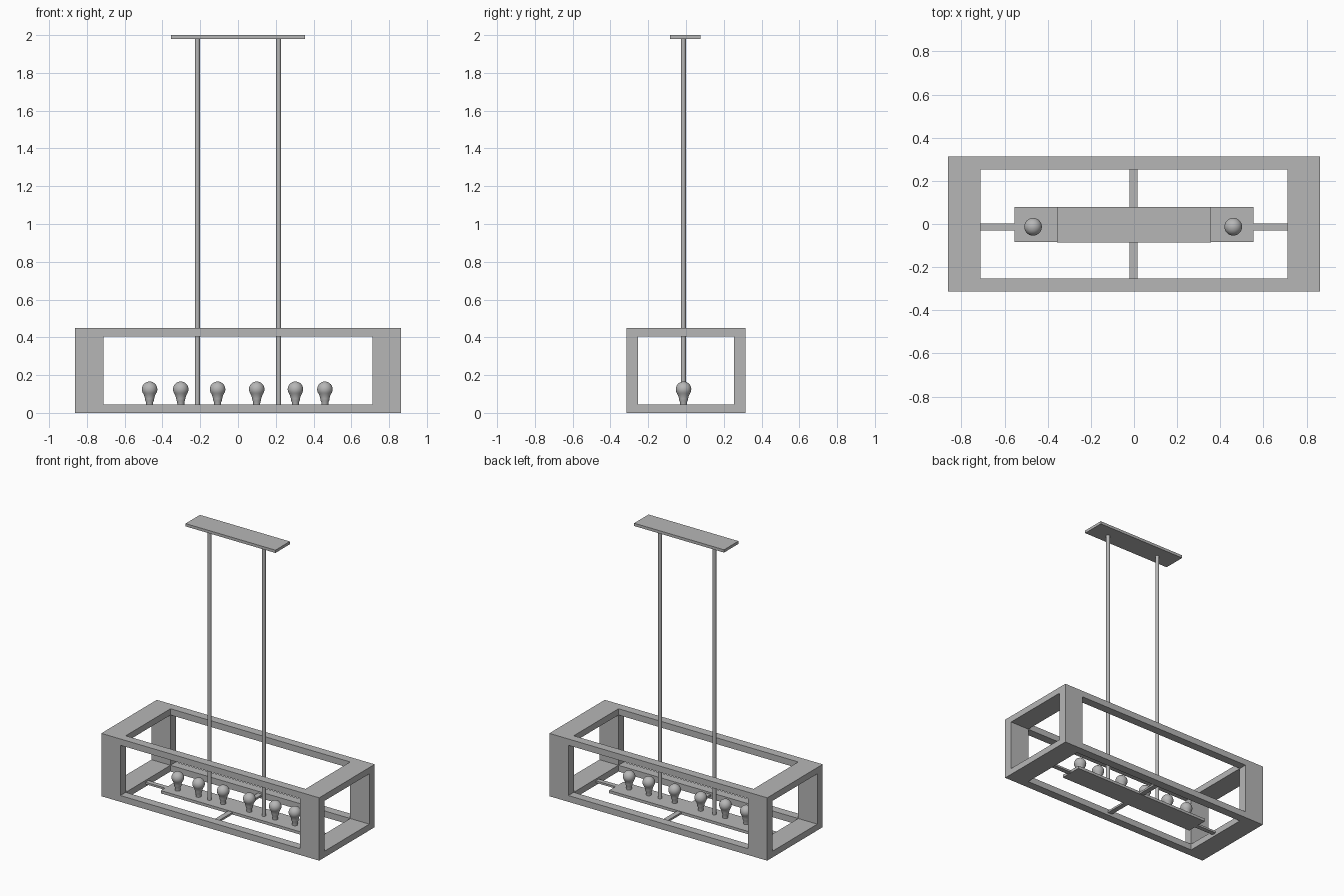
import bpy, bmesh, math
from itertools import product

if "Cube" in bpy.data.objects:
    bpy.data.objects.remove(bpy.data.objects["Cube"])

metal = bpy.data.materials.new("neutral grey")
metal.diffuse_color = (0.47, 0.47, 0.47, 1)
metal.use_nodes = True
metal.node_tree.nodes["Principled BSDF"].inputs["Base Color"].default_value = metal.diffuse_color


def add_object(name, bm, smooth=False):
    bmesh.ops.recalc_face_normals(bm, faces=bm.faces)
    mesh = bpy.data.meshes.new(name)
    bm.to_mesh(mesh)
    bm.free()
    mesh.materials.append(metal)
    ob = bpy.data.objects.new(name, mesh)
    bpy.context.collection.objects.link(ob)
    if smooth:
        bpy.ops.object.select_all(action='DESELECT')
        ob.select_set(True)
        bpy.context.view_layer.objects.active = ob
        bpy.ops.object.shade_smooth_by_angle(angle=math.radians(40))
    return ob


def box(name, lo, hi):
    bm = bmesh.new()
    bmesh.ops.create_cube(bm, size=1)
    for v in bm.verts:
        v.co = [l + (c + 0.5) * (h - l) for l, h, c in zip(lo, hi, v.co)]
    return add_object(name, bm)


def lathe(name, profile, x, y, sides):
    """Spin (radius, z) points around a vertical axis at x, y."""
    bm = bmesh.new()
    verts = [bm.verts.new((r, 0, z)) for r, z in profile]
    edges = [bm.edges.new(pair) for pair in zip(verts, verts[1:])]
    bmesh.ops.spin(bm, geom=verts + edges, cent=(0, 0, 0), axis=(0, 0, 1),
                   angle=math.tau, steps=sides)
    bmesh.ops.remove_doubles(bm, verts=bm.verts, dist=1e-5)
    bmesh.ops.translate(bm, verts=bm.verts, vec=(x, y, 0))
    return add_object(name, bm, smooth=True)


def open_frame(name, cuts):
    """Box frame: keep the cells of a 3x3x3 grid that lie along its edges."""
    def solid(cell):
        return (all(0 <= c <= 2 for c in cell)
                and sum(c != 1 for c in cell) >= 2)

    bm = bmesh.new()
    for cell in filter(solid, product(range(3), repeat=3)):
        for axis, side in product(range(3), (0, 1)):
            near = list(cell)
            near[axis] += 2 * side - 1
            if solid(near):
                continue
            u, w = (axis + 1) % 3, (axis + 2) % 3
            corners = []
            for du, dw in ((0, 0), (1, 0), (1, 1), (0, 1)):
                p = list(cell)
                p[axis] += side
                p[u] += du
                p[w] += dw
                corners.append(bm.verts.new([cuts[i][p[i]] for i in range(3)]))
            bm.faces.new(corners)
    bmesh.ops.remove_doubles(bm, verts=bm.verts, dist=1e-5)
    return add_object(name, bm)


# Rectangular cage, wider at its two ends
open_frame("cage_frame", [(-0.863, -0.712, 0.712, 0.863),
                          (-0.314, -0.253, 0.253, 0.314),
                          (0.0, 0.045, 0.405, 0.45)])

# Lamp tray and the four thin bars that hold it
box("lamp_tray", (-0.553, -0.083, 0.015), (0.553, 0.079, 0.035))
for side, name in ((-1, "left"), (1, "right")):
    x0, x1 = sorted((side * 0.55, side * 0.714))
    box(name + "_support_bar", (x0, -0.030, 0.018), (x1, 0.003, 0.032))
for name, y0, y1 in (("front", -0.255, -0.08), ("back", 0.076, 0.255)):
    box(name + "_support_bar", (-0.020, y0, 0.018), (0.016, y1, 0.032))

# Ceiling plate and hanging rods
box("ceiling_plate", (-0.356, -0.085, 1.98), (0.356, 0.078, 2.0))
for x, name in ((-0.215, "left"), (0.215, "right")):
    lathe(name + "_rod", [(0, 0.03), (0.013, 0.03), (0.013, 1.985), (0, 1.985)],
          x, -0.014, 24)

# Bulbs: socket, flared neck and round globe
globe = [(0.041 * math.cos(a), 0.125 + 0.041 * math.sin(a))
         for a in (math.radians(-35 + 12.5 * i) for i in range(10))]
bulb = [(0, 0.034), (0.018, 0.034), (0.019, 0.058), (0.023, 0.066),
        (0.024, 0.075), (0.028, 0.09)] + globe + [(0, 0.166)]
for i, x in enumerate((-0.468, -0.303, -0.108, 0.099, 0.304, 0.46)):
    lathe(f"bulb_{i + 1}", bulb, x, -0.013, 28)
